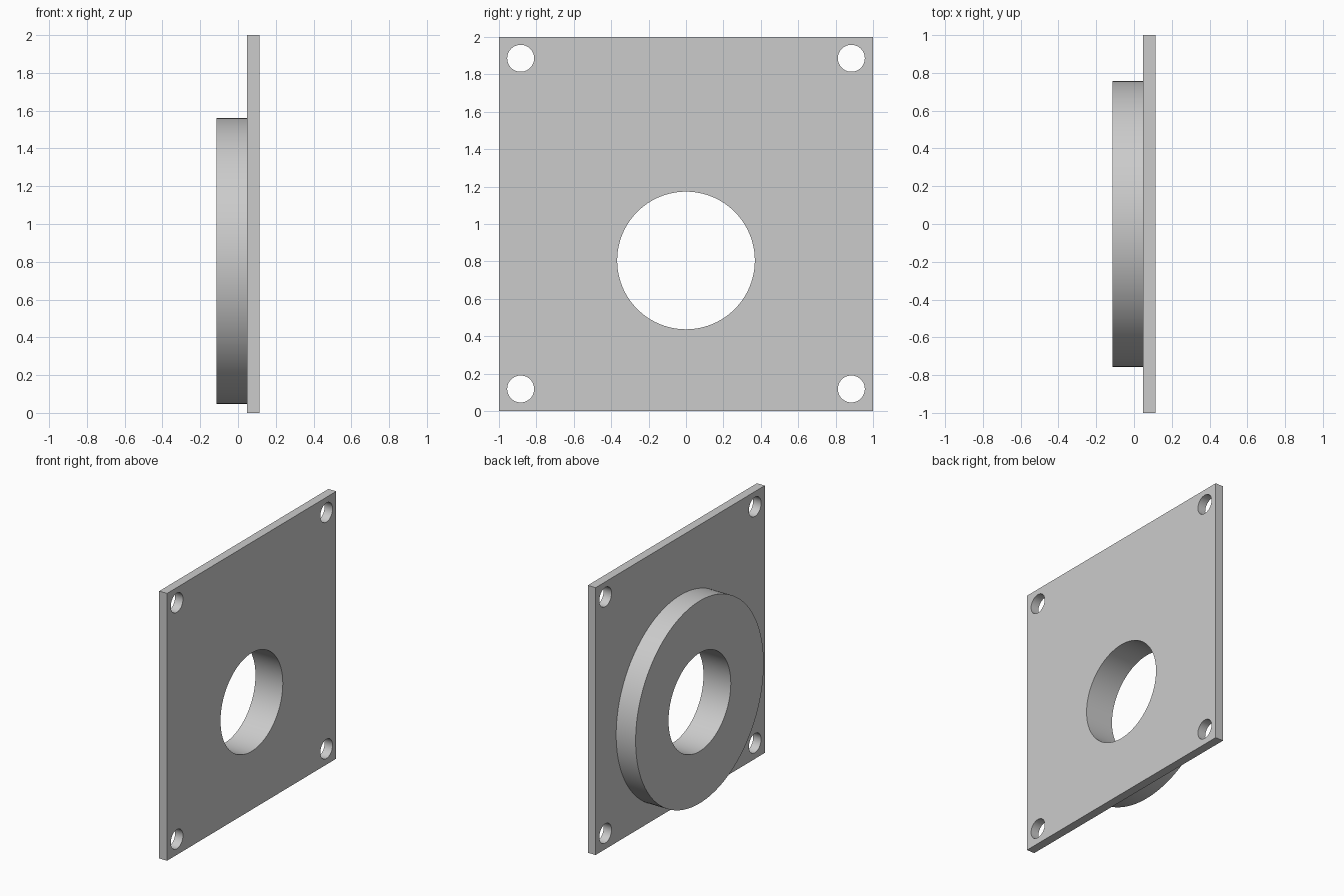
import bpy
from math import pi, radians

cube = bpy.data.objects.get("Cube")
if cube:
    bpy.data.objects.remove(cube, do_unlink=True)

grey = bpy.data.materials.new("light grey")
grey.use_nodes = True
colour = (0.6, 0.6, 0.6, 1)
grey.diffuse_color = colour
grey.node_tree.nodes["Principled BSDF"].inputs["Base Color"].default_value = colour

PLATE_BACK, PLATE_FACE, BOSS_END = 0.048, 0.113, -0.113
CENTRE_Z = 0.805


def disc(name, radius, y, z, x0, x1, sides=96):
    """Cylinder lying along x, from x0 to x1."""
    bpy.ops.mesh.primitive_cylinder_add(
        vertices=sides, radius=radius, depth=x1 - x0,
        location=((x0 + x1) / 2, y, z), rotation=(0, pi / 2, 0))
    return finish(name)


def finish(name):
    ob = bpy.context.object
    ob.name = name
    ob.data.materials.append(grey)
    bpy.ops.object.transform_apply(location=True, rotation=True, scale=True)
    return ob


def combine(target, tool, operation):
    """Apply a boolean and remove the tool object."""
    mod = target.modifiers.new(tool.name, "BOOLEAN")
    mod.operation, mod.solver, mod.object = operation, "EXACT", tool
    bpy.context.view_layer.objects.active = target
    bpy.ops.object.modifier_apply(modifier=mod.name)
    bpy.data.objects.remove(tool, do_unlink=True)


# Square plate
bpy.ops.mesh.primitive_cube_add(
    size=1, location=((PLATE_BACK + PLATE_FACE) / 2, 0, 1))
bpy.context.object.scale = (PLATE_FACE - PLATE_BACK, 2, 2)
plate = finish("flanged_plate")

# Round boss, sunk into the plate so the two fuse
boss = disc("boss", 0.757, 0, CENTRE_Z, BOSS_END, 0.08, 128)
combine(plate, boss, "UNION")

# Central bore
combine(plate, disc("bore", 0.368, 0, CENTRE_Z, -0.3, 0.3), "DIFFERENCE")

# Corner bolt holes
for y in (-0.884, 0.884):
    for z in (0.118, 1.886):
        combine(plate, disc("bolt_hole", 0.072, y, z, -0.3, 0.3, 48), "DIFFERENCE")

# Smooth round walls, crisp rims
bpy.ops.object.select_all(action="DESELECT")
plate.select_set(True)
bpy.context.view_layer.objects.active = plate
bpy.ops.object.shade_smooth_by_angle(angle=radians(30))
